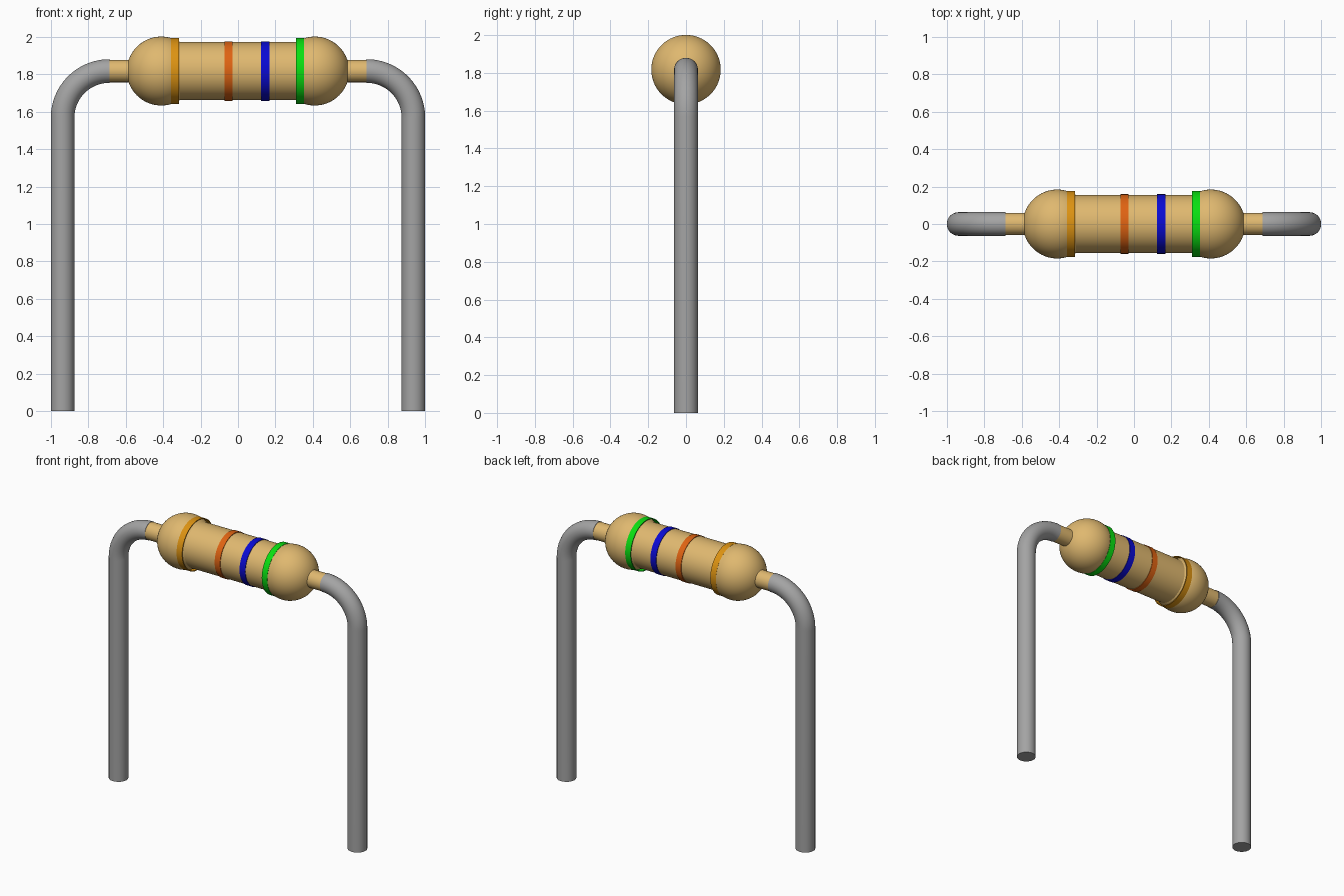
import bpy, bmesh, math
from mathutils import Vector

if "Cube" in bpy.data.objects:
    bpy.data.objects.remove(bpy.data.objects["Cube"])

AXIS_Z = 1.817   # height of the body axis
WIRE_R = 0.063
SEGS = 64


def material(name, rgb):
    m = bpy.data.materials.new(name)
    m.diffuse_color = (*rgb, 1)
    m.use_nodes = True
    m.node_tree.nodes["Principled BSDF"].inputs["Base Color"].default_value = m.diffuse_color
    return m


tan = material("tan", (0.74, 0.48, 0.16))
grey = material("wire grey", (0.37, 0.37, 0.37))
ochre = material("ochre", (0.72, 0.29, 0.006))
orange = material("orange", (0.74, 0.125, 0.006))
blue = material("blue", (0.003, 0.003, 0.65))
green = material("green", (0.003, 0.74, 0.006))


def skin(name, rings, mat, cap=False, loop=False):
    """Join a list of vertex rings into a smooth tube."""
    bm = bmesh.new()
    vr = [[bm.verts.new(p) for p in ring] for ring in rings]
    n = len(vr[0])
    pairs = list(zip(vr, vr[1:])) + ([(vr[-1], vr[0])] if loop else [])
    for a, b in pairs:
        for i in range(n):
            j = (i + 1) % n
            bm.faces.new((a[i], a[j], b[j], b[i]))
    if cap:
        bm.faces.new(vr[0])
        bm.faces.new(vr[-1])
    bmesh.ops.recalc_face_normals(bm, faces=bm.faces[:])
    me = bpy.data.meshes.new(name)
    bm.to_mesh(me)
    bm.free()
    me.materials.append(mat)
    ob = bpy.data.objects.new(name, me)
    bpy.context.collection.objects.link(ob)
    bpy.context.view_layer.objects.active = ob
    ob.select_set(True)
    bpy.ops.object.shade_smooth_by_angle(angle=math.radians(30))
    ob.select_set(False)
    return ob


def circle(center, u, v, r, n=SEGS):
    return [center + r * (math.cos(t) * u + math.sin(t) * v)
            for t in (2 * math.pi * i / n for i in range(n))]


def lathe(name, profile, mat, **kw):
    """Revolve (x, radius) points about the body axis."""
    Y, Z = Vector((0, 1, 0)), Vector((0, 0, 1))
    return skin(name, [circle(Vector((x, 0, AXIS_Z)), Y, Z, r) for x, r in profile], mat, **kw)


# Body: neck, round end, barrel, mirrored round end and neck
BALL_X, BALL_R, BARREL_R, NECK_R = 0.41, 0.184, 0.155, 0.06
a0 = math.asin(NECK_R / BALL_R)
a1 = math.pi - math.asin(BARREL_R / BALL_R)
half = [(-0.69, NECK_R)]
for i in range(25):
    a = a0 + (a1 - a0) * i / 24
    half.append((-BALL_X - BALL_R * math.cos(a), BALL_R * math.sin(a)))
lathe("body", half + [(-x, r) for x, r in reversed(half)], tan, cap=True)

# Colour bands: thin open sleeves
for name, x0, x1, r, mat in (
        ("ochre_band", -0.358, -0.314, 0.177, ochre),
        ("orange_band", -0.072, -0.029, 0.159, orange),
        ("blue_band", 0.123, 0.168, 0.159, blue),
        ("green_band", 0.310, 0.353, 0.177, green)):
    lathe(name, [(x0, r), (x1, r), (x1, r - 0.005), (x0, r - 0.005)], mat, loop=True)

# Wire legs: straight leg with a quarter bend into the neck
LEG_X, BEND_R = 1 - WIRE_R, 0.25
for side, label in ((-1, "left"), (1, "right")):
    rings = [circle(Vector((side * LEG_X, 0, 0)), Vector((1, 0, 0)), Vector((0, 1, 0)), WIRE_R, 40)]
    for i in range(25):
        t = math.pi / 2 * i / 24
        out = Vector((side * math.cos(t), 0, math.sin(t)))
        c = Vector((side * (LEG_X - BEND_R), 0, AXIS_Z - BEND_R)) + BEND_R * out
        rings.append(circle(c, out * side, Vector((0, 1, 0)), WIRE_R, 40))
    skin(label + "_wire_leg", rings, grey, cap=True)
